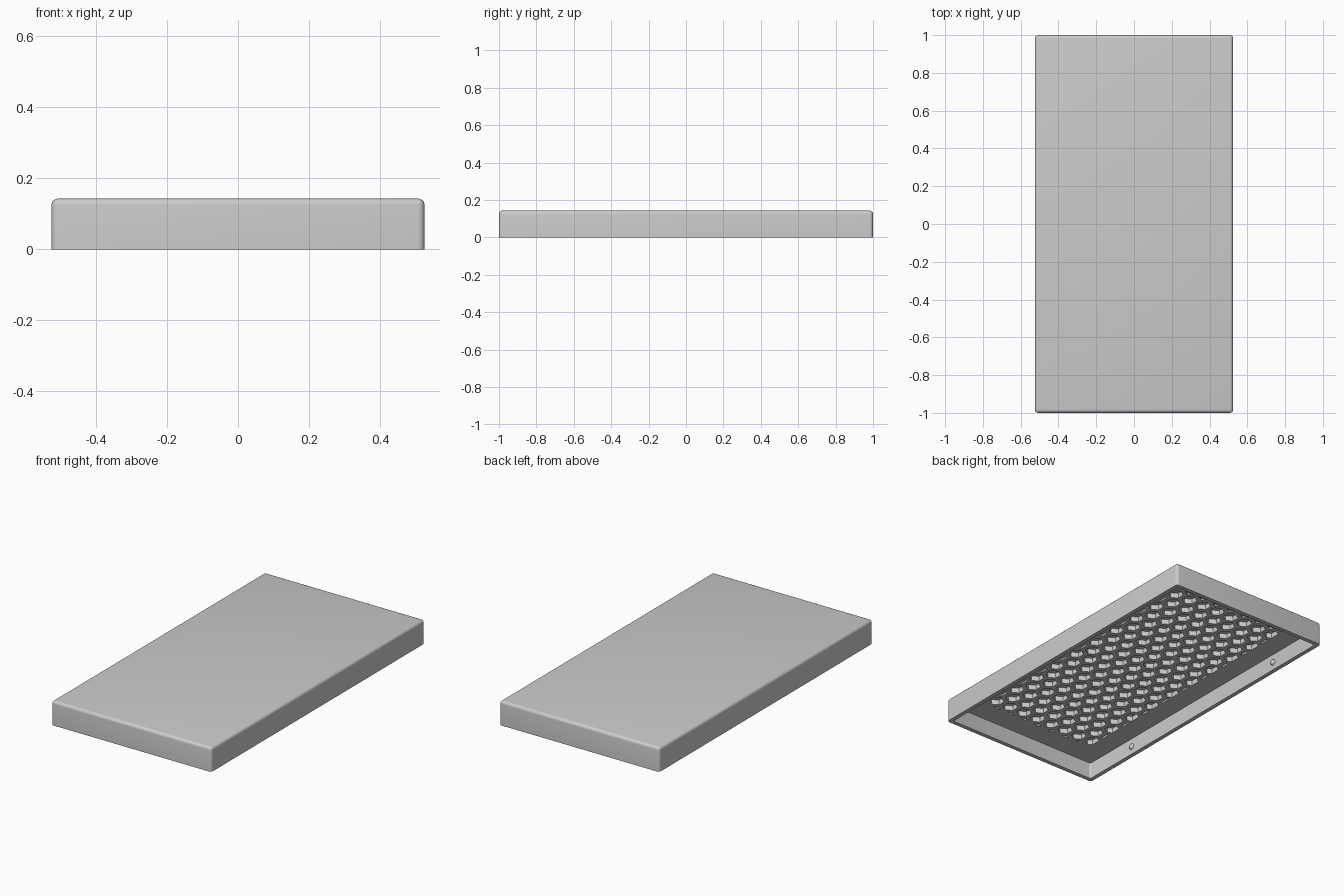
import bpy, bmesh, math
from mathutils import Vector

HALF_X, HALF_Y, HEIGHT = 0.525, 1.0, 0.143
WALL, CEILING = 0.025, 0.098
FIELD_X, FIELD_Y = 0.375, 0.84          # extent of the honeycomb
PITCH, CELL_RADIUS, CELL_DEPTH = 0.1, 0.043, 0.03

cube = bpy.data.objects.get("Cube")
if cube:
    bpy.data.objects.remove(cube, do_unlink=True)

grey = bpy.data.materials.new("light_grey")
grey.use_nodes = True
grey.diffuse_color = (0.6, 0.6, 0.6, 1)
grey.node_tree.nodes["Principled BSDF"].inputs["Base Color"].default_value = (0.6, 0.6, 0.6, 1)


def make_object(name, bm):
    bmesh.ops.recalc_face_normals(bm, faces=bm.faces)
    mesh = bpy.data.meshes.new(name)
    bm.to_mesh(mesh)
    bm.free()
    mesh.materials.append(grey)
    obj = bpy.data.objects.new(name, mesh)
    bpy.context.collection.objects.link(obj)
    return obj


def rounded_box(name, half_x, half_y, low, high, radius, pick):
    """Box whose edges chosen by pick(a, b) are rounded."""
    bm = bmesh.new()
    bmesh.ops.create_cube(bm, size=2)
    for v in bm.verts:
        v.co = (v.co.x * half_x, v.co.y * half_y, high if v.co.z > 0 else low)
    edges = [e for e in bm.edges if pick(e.verts[0].co, e.verts[1].co)]
    bmesh.ops.bevel(bm, geom=edges, offset=radius, segments=5, profile=0.5, affect='EDGES')
    return make_object(name, bm)


def cut(target, cutter):
    mod = target.modifiers.new("cut", 'BOOLEAN')
    mod.operation = 'DIFFERENCE'
    mod.solver = 'EXACT'
    mod.object = cutter
    bpy.context.view_layer.objects.active = target
    bpy.ops.object.modifier_apply(modifier=mod.name)
    bpy.data.objects.remove(cutter, do_unlink=True)


# Outer shell: all edges rounded except the open rim
shell = rounded_box("cover_shell", HALF_X, HALF_Y, 0, HEIGHT, 0.018,
                    lambda a, b: max(a.z, b.z) > 0.01)

# Hollow underside with rounded vertical corners
hollow = rounded_box("hollow_cutter", HALF_X - WALL, HALF_Y - WALL, -0.1, CEILING, 0.012,
                     lambda a, b: abs(a.z - b.z) > 0.01)
cut(shell, hollow)

# Honeycomb pockets in the ceiling, trimmed to a rectangle
bm = bmesh.new()
row_step = PITCH * math.sqrt(3) / 2
for row in range(-10, 11):
    for col in range(-5, 6):
        centre = Vector(((col + 0.5 * (row % 2)) * PITCH, row * row_step, CEILING - 0.02))
        corners = [centre + CELL_RADIUS * Vector((math.sin(k * math.pi / 3), math.cos(k * math.pi / 3), 0))
                   for k in range(6)]
        bm.faces.new([bm.verts.new(c) for c in corners])
for side in (Vector((1, 0, 0)), Vector((-1, 0, 0)), Vector((0, 1, 0)), Vector((0, -1, 0))):
    edge = FIELD_X if side.x else FIELD_Y
    bmesh.ops.bisect_plane(bm, geom=bm.verts[:] + bm.edges[:] + bm.faces[:],
                           plane_co=side * edge, plane_no=side, clear_outer=True)
extruded = bmesh.ops.extrude_face_region(bm, geom=bm.faces[:], use_keep_orig=True)
tops = [g for g in extruded["geom"] if isinstance(g, bmesh.types.BMVert)]
bmesh.ops.translate(bm, verts=tops, vec=(0, 0, CELL_DEPTH + 0.02))
cut(shell, make_object("honeycomb_cutter", bm))

# Small round snap bumps on the inside of the long walls
bm = bmesh.new()
for sx in (-1, 1):
    for sy in (-1, 1):
        ball = bmesh.ops.create_uvsphere(bm, u_segments=20, v_segments=12, radius=0.018)
        bmesh.ops.translate(bm, verts=ball["verts"],
                            vec=(sx * (HALF_X - WALL + 0.003), sy * 0.615, 0.047))
bumps = make_object("snap_bumps", bm)

# Smooth shading with sharp corners kept
for obj in (shell, bumps):
    bpy.ops.object.select_all(action='DESELECT')
    obj.select_set(True)
    bpy.context.view_layer.objects.active = obj
    bpy.ops.object.shade_smooth_by_angle(angle=math.radians(30))
